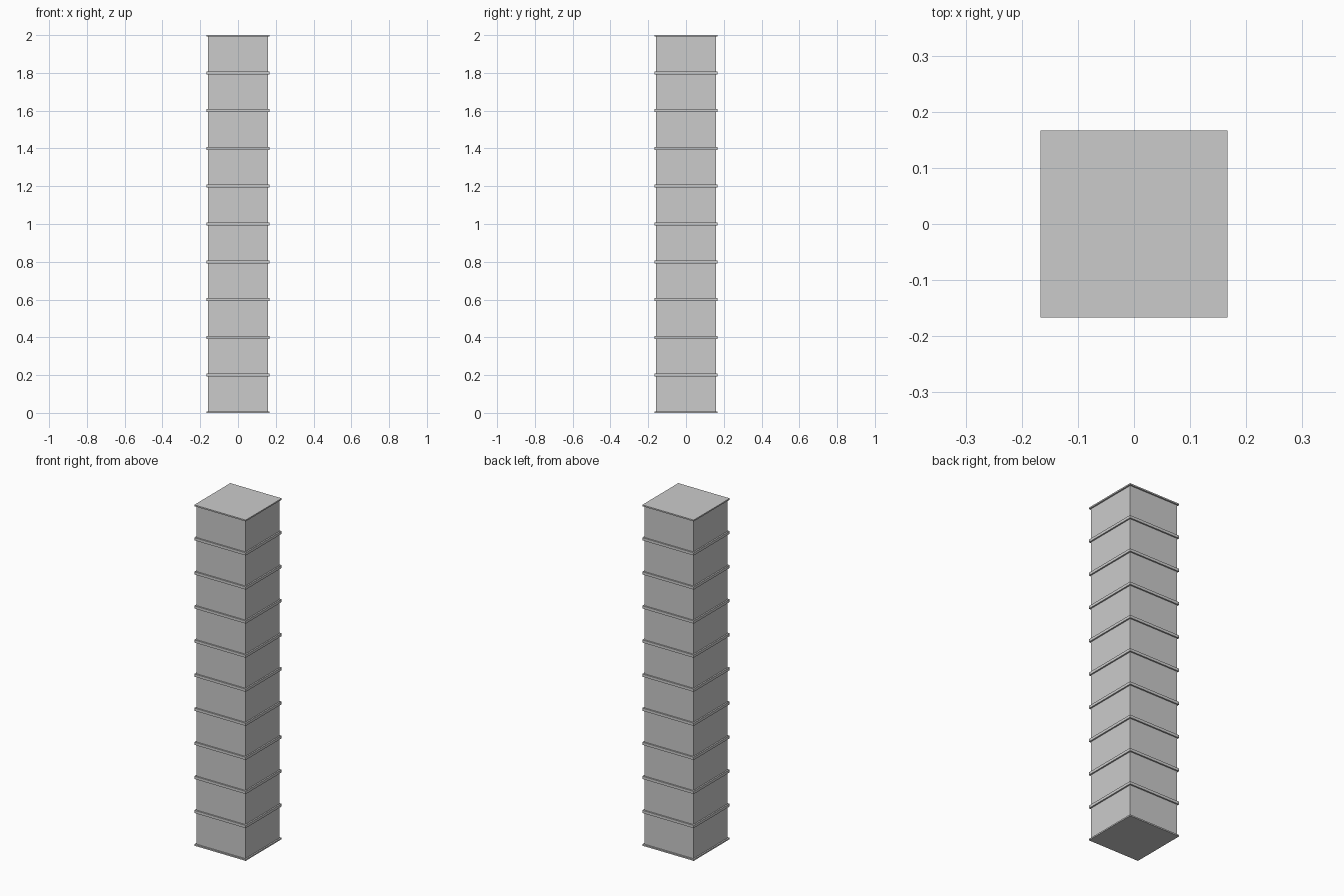
import bpy

if "Cube" in bpy.data.objects:
    bpy.data.objects.remove(bpy.data.objects["Cube"])

HEIGHT = 2.0
FLOORS = 10
SHAFT_W = 0.317   # width of the wall faces
BAND_W = 0.334    # width of the projecting bands
BAND_H = 0.016    # full height of a middle band


def box(name, width, z0, z1):
    bpy.ops.mesh.primitive_cube_add(size=1, location=(0, 0, (z0 + z1) / 2))
    ob = bpy.context.object
    ob.name = name
    ob.scale = (width, width, z1 - z0)
    bpy.ops.object.transform_apply(location=False, rotation=False, scale=True)
    return ob


# Bands at every floor line; the end ones are cut to half height
storey = HEIGHT / FLOORS
for i in range(FLOORS + 1):
    z = i * storey
    box(f"floor_band_{i}", BAND_W, max(0, z - BAND_H / 2), min(HEIGHT, z + BAND_H / 2))

# Wall block of each storey, between neighbouring bands
for i in range(FLOORS):
    box(f"storey_wall_{i}", SHAFT_W, i * storey + BAND_H / 2, (i + 1) * storey - BAND_H / 2)
